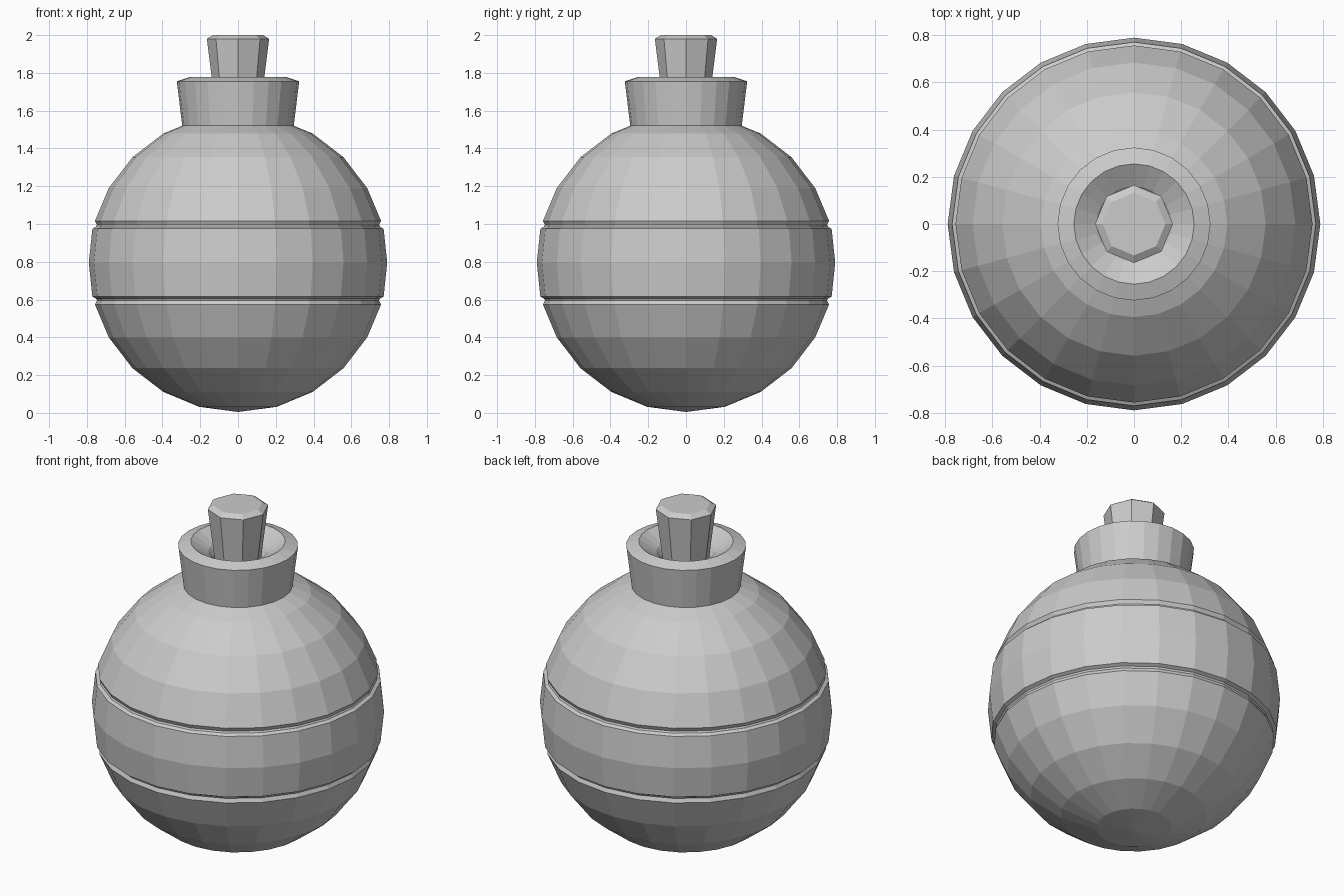
import bpy, bmesh
from math import sin, cos, pi, radians

if "Cube" in bpy.data.objects:
    bpy.data.objects.remove(bpy.data.objects["Cube"])


def lathe(name, profile, sides):
    """Spin a closed (radius, z) profile around z; radius 0 becomes a pole."""
    bm = bmesh.new()
    rings = []
    for r, z in profile:
        if r == 0:
            rings.append([bm.verts.new((0, 0, z))] * sides)
        else:
            rings.append([bm.verts.new((r * cos(2 * pi * i / sides),
                                        r * sin(2 * pi * i / sides), z))
                          for i in range(sides)])
    for a, b in zip(rings, rings[1:]):
        for i in range(sides):
            j = (i + 1) % sides
            loop = list(dict.fromkeys((a[i], a[j], b[j], b[i])))
            bm.faces.new(loop)
    bmesh.ops.recalc_face_normals(bm, faces=bm.faces)
    mesh = bpy.data.meshes.new(name)
    bm.to_mesh(mesh)
    bm.free()
    obj = bpy.data.objects.new(name, mesh)
    bpy.context.collection.objects.link(obj)
    return obj


R, C, SIDES = 0.79, 0.795, 24


def ball(angle):
    a = radians(angle)
    return R * cos(a), C + R * sin(a)


# Ball body with a raised middle band bordered by two grooves
lower = [(0, C - R)] + [ball(a) for a in range(-75, -29, 15)]
lower += [(0.757, 0.573), (0.747, 0.595), (0.752, 0.605), (0.771, 0.615)]
upper = [(r, 2 * C - z) for r, z in reversed(lower[1:])]
lathe("body", lower + [(R, C)] + upper + [(0, C + R)], SIDES)

# Neck collar with a bevelled rim and dished top
lathe("neck", [(0, 1.48), (0.29, 1.48), (0.295, 1.52), (0.324, 1.755),
               (0.255, 1.778), (0.16, 1.72), (0.13, 1.68), (0, 1.68)], SIDES)

# Eight-sided fuse plug, widening upward with a bevelled top
lathe("fuse", [(0, 1.66), (0.125, 1.66), (0.165, 1.98), (0.133, 2.0), (0, 2.0)], 8)
